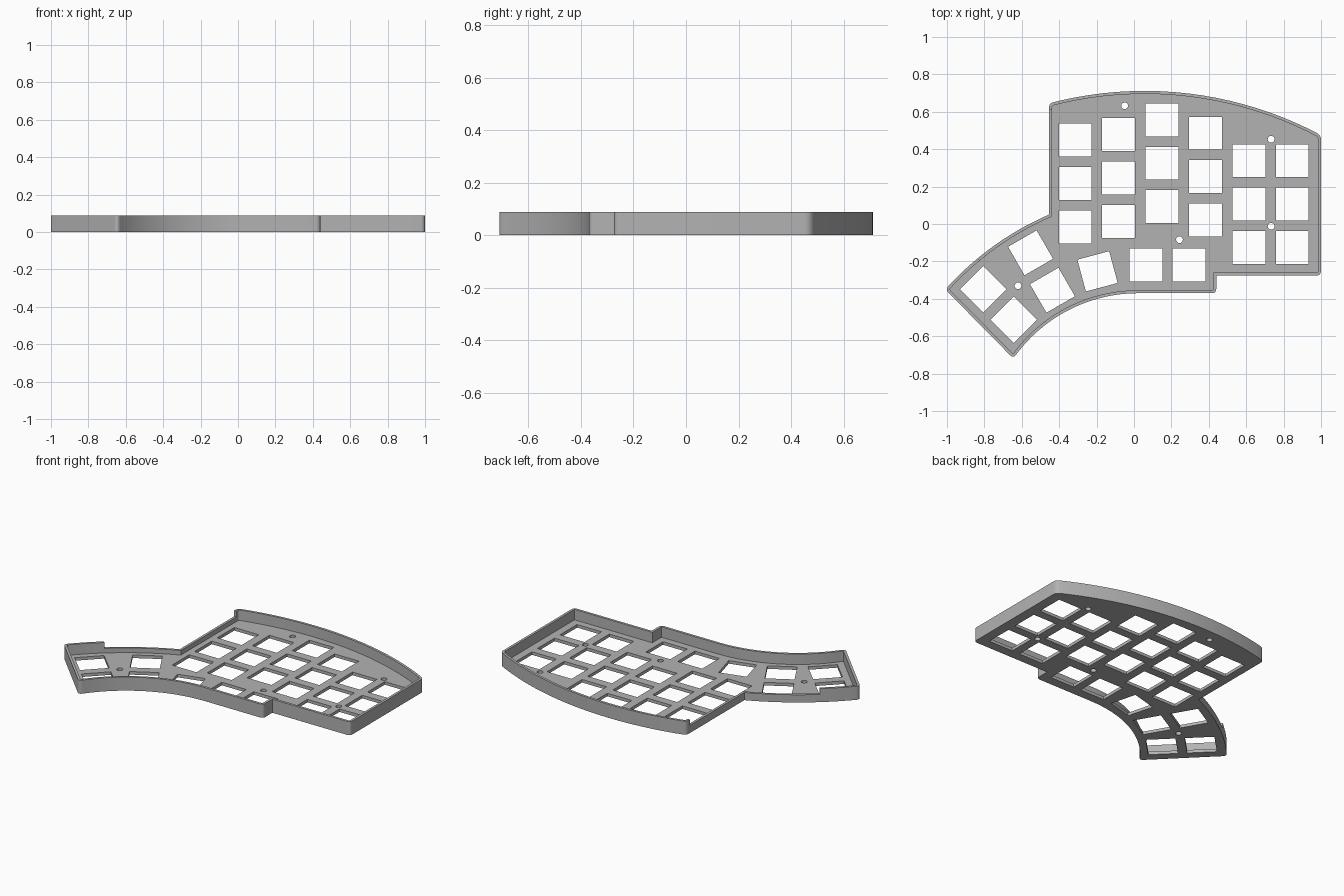
import bpy, bmesh, math
from mathutils import Vector, Matrix

if "Cube" in bpy.data.objects:
    bpy.data.objects.remove(bpy.data.objects["Cube"], do_unlink=True)

WALL, FULL_H, LOW_H, PLATE_H = 0.016, 0.088, 0.05, 0.02
KEY, PITCH, HOLE_R, CORNER_R = 0.176, 0.232, 0.018, 0.025

grey = bpy.data.materials.new("plain grey")
grey.use_nodes = True
grey.diffuse_color = (0.45, 0.45, 0.45, 1)
grey.node_tree.nodes["Principled BSDF"].inputs["Base Color"].default_value = (0.45, 0.45, 0.45, 1)


def arc(a, b, sag, n=20):
    """Points from a to b on a circle that bulges to the right by sag."""
    a, b = Vector(a), Vector(b)
    chord = b - a
    right = Vector((chord.y, -chord.x)).normalized()
    radius = (chord.length ** 2 / 4 + sag ** 2) / (2 * sag)
    centre = (a + b) / 2 + right * (sag - radius)
    turn = 2 * math.asin(chord.length / (2 * radius))
    return [centre + Matrix.Rotation(turn * i / n, 2) @ (a - centre) for i in range(n + 1)]


def rounded(prev, p, nxt, n=6):
    """Short curve that replaces the corner p."""
    a = p + (prev - p).normalized() * CORNER_R
    b = p + (nxt - p).normalized() * CORNER_R
    return [a.lerp(p, i / n).lerp(p.lerp(b, i / n), i / n) for i in range(n + 1)]


def inset(points, d):
    result = []
    for i, p in enumerate(points):
        e1 = (p - points[i - 1]).normalized()
        e2 = (points[(i + 1) % len(points)] - p).normalized()
        n1, n2 = Vector((-e1.y, e1.x)), Vector((-e2.y, e2.x))
        result.append(p + (n1 + n2) * d / (1 + n1.dot(n2)))
    return result


# Outline, counterclockwise: (point, rounded corner, low wall starts here)
back = arc((1, 0.475), (-0.455, 0.645), 0.139)
side = arc((-0.455, 0.05), (-1.009, -0.35), 0.037)
front = arc((-0.645, -0.719), (0.02, -0.37), -0.092)
rough = [(p, i in (0, 20), False) for i, p in enumerate(back)]
rough.append((Vector((-0.455, 0.61)), False, True))
rough += [(p, i == 20, i < 13) for i, p in enumerate(side)]
rough += [(p, i == 0, False) for i, p in enumerate(front)]
rough += [(Vector((0.44, -0.37)), True, False),
          (Vector((0.44, -0.275)), False, False),
          (Vector((1, -0.275)), True, False)]

outer, low = [], []
for i, (p, is_corner, is_low) in enumerate(rough):
    new = rounded(rough[i - 1][0], p, rough[(i + 1) % len(rough)][0]) if is_corner else [p]
    outer += new
    low += [is_low] * len(new)
inner = inset(outer, WALL)

# Rim wall, lowered along the left side
bm = bmesh.new()


def face(*corners):
    bm.faces.new([bm.verts.new((p.x, p.y, z)) for p, z in corners])


for i in range(len(outer)):
    j = (i + 1) % len(outer)
    a, b, c, d = outer[i], outer[j], inner[j], inner[i]
    h = LOW_H if low[i] else FULL_H
    face((a, 0), (b, 0), (b, h), (a, h))
    face((a, h), (b, h), (c, h), (d, h))
    face((d, h), (c, h), (c, 0), (d, 0))
    face((d, 0), (c, 0), (b, 0), (a, 0))
    if low[i] and not low[i - 1]:
        face((a, LOW_H), (d, LOW_H), (d, FULL_H), (a, FULL_H))
    if low[i] and not low[j]:
        face((c, LOW_H), (b, LOW_H), (b, FULL_H), (c, FULL_H))
bmesh.ops.remove_doubles(bm, verts=bm.verts, dist=1e-5)
mesh = bpy.data.meshes.new("rim_wall")
bm.to_mesh(mesh)
bm.free()
rim = bpy.data.objects.new("rim_wall", mesh)
bpy.context.collection.objects.link(rim)
mesh.materials.append(grey)

# Switch plate: a filled flat curve with key openings and screw holes
curve = bpy.data.curves.new("switch_plate", "CURVE")
curve.dimensions = "2D"
curve.fill_mode = "BOTH"
curve.extrude = PLATE_H / 2


def loop(points):
    spline = curve.splines.new("POLY")
    spline.points.add(len(points) - 1)
    for sp, p in zip(spline.points, points):
        sp.co = (p[0], p[1], 0, 1)
    spline.use_cyclic_u = True


def ngon(x, y, radius, sides, turn):
    loop([(x + radius * math.cos(turn + math.tau * i / sides),
           y + radius * math.sin(turn + math.tau * i / sides)) for i in range(sides)])


loop(inner)
keys = []
for col, top_y in enumerate((0.448, 0.478, 0.557, 0.485, 0.338, 0.338)):
    keys += [(-0.314 + col * PITCH, top_y - row * PITCH, 0) for row in range(3)]
# Thumb cluster
keys += [(0.064, -0.22, 0), (0.294, -0.22, 0), (-0.195, -0.253, 15), (-0.436, -0.354, 30),
         (-0.553, -0.154, 30), (-0.807, -0.349, 45), (-0.644, -0.512, 45)]
for x, y, angle in keys:
    ngon(x, y, KEY / math.sqrt(2), 4, math.radians(angle + 45))
for x, y in ((-0.05, 0.632), (0.733, 0.453), (0.733, -0.012), (0.243, -0.084), (-0.62, -0.33)):
    ngon(x, y, HOLE_R, 24, 0)

plate = bpy.data.objects.new("switch_plate", curve)
plate.location.z = PLATE_H / 2
bpy.context.collection.objects.link(plate)
curve.materials.append(grey)

bpy.ops.object.select_all(action="DESELECT")
plate.select_set(True)
bpy.context.view_layer.objects.active = plate
bpy.ops.object.convert(target="MESH")
rim.select_set(True)
bpy.context.view_layer.objects.active = rim
bpy.ops.object.shade_smooth_by_angle(angle=math.radians(30))
